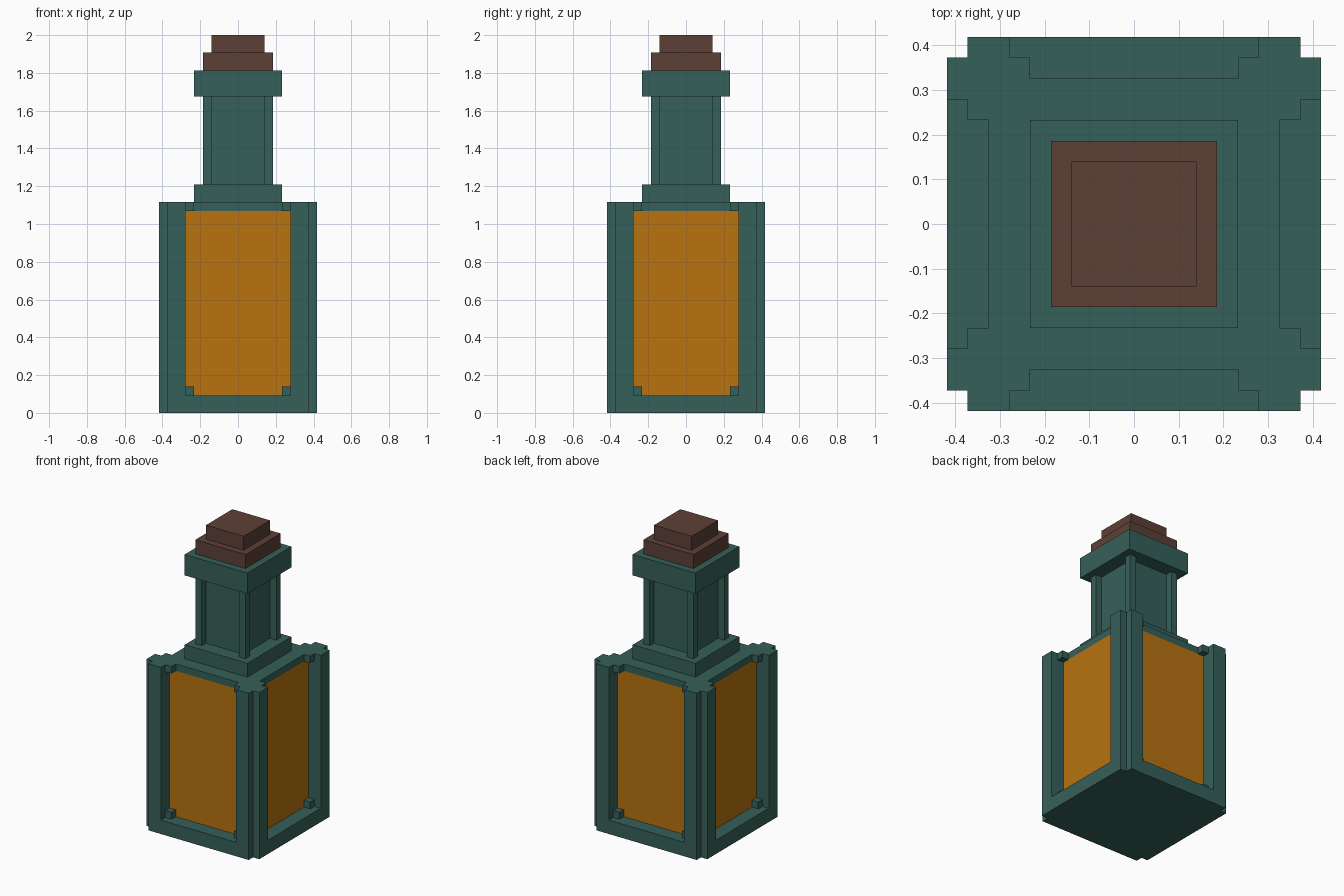
import bpy, bmesh

if "Cube" in bpy.data.objects:
    bpy.data.objects.remove(bpy.data.objects["Cube"])

U = 2 / 43  # one block of the modelling grid


def material(name, rgb):
    m = bpy.data.materials.new(name)
    m.diffuse_color = (*rgb, 1)
    m.use_nodes = True
    m.node_tree.nodes["Principled BSDF"].inputs["Base Color"].default_value = m.diffuse_color
    return m


GLASS = material("green_glass", (0.037, 0.117, 0.100))
AMBER = material("amber_liquid", (0.479, 0.171, 0.005))
CORK = material("brown_cork", (0.107, 0.051, 0.037))


def turn(p, k):
    x, y = p
    for _ in range(k):
        x, y = -y, x
    return x, y


def prisms(name, parts, mat):
    """One object made of upright prisms, each (profile, bottom, top) in blocks."""
    bm = bmesh.new()
    for profile, z0, z1 in parts:
        low = [bm.verts.new((x * U, y * U, z0 * U)) for x, y in profile]
        high = [bm.verts.new((x * U, y * U, z1 * U)) for x, y in profile]
        bm.faces.new(low[::-1])
        bm.faces.new(high)
        n = len(profile)
        for i in range(n):
            j = (i + 1) % n
            bm.faces.new((low[i], low[j], high[j], high[i]))
    bmesh.ops.recalc_face_normals(bm, faces=bm.faces)
    mesh = bpy.data.meshes.new(name)
    bm.to_mesh(mesh)
    bm.free()
    mesh.materials.append(mat)
    ob = bpy.data.objects.new(name, mesh)
    bpy.context.collection.objects.link(ob)
    return ob


def rect(x0, x1, y0, y1):
    return [(x0, y0), (x1, y0), (x1, y1), (x0, y1)]


def square(h):
    return rect(-h, h, -h, h)


def four(profile, z0, z1):
    """Repeat a profile around the four sides."""
    return [([turn(p, k) for p in profile], z0, z1) for k in range(4)]


# Base with notched corners
base = [turn(p, k) for k in range(4) for p in ((9, 8), (8, 8), (8, 9))]
prisms("base", [(base, 0, 2)], GLASS)

# Liquid seen through the four windows
prisms("liquid", [(square(7), 2, 23)], AMBER)

# Corner posts, notched outside and wrapped around the liquid
post = [(6, 7), (7, 7), (7, 6), (9, 6), (9, 8), (8, 8), (8, 9), (6, 9)]
prisms("corner_posts", four(post, 2, 24), GLASS)

# Small steps in the window corners
steps = []
for z in (2, 23):
    for x in (-6, 5):
        steps += four(rect(x, x + 1, 7, 8), z, z + 1)
prisms("window_corner_steps", steps, GLASS)

# Shoulder and neck
prisms("shoulder", [(square(7), 23, 24)], GLASS)
prisms("neck_foot", [(square(5), 24, 26)], GLASS)
prisms("neck", [(square(3), 26, 36)], GLASS)
prisms("neck_corner_posts", four(rect(3, 4, 3, 4), 26, 36), GLASS)
prisms("neck_collar", [(square(5), 36, 39)], GLASS)

# Stepped stopper
prisms("stopper_lower", [(square(4), 39, 41)], CORK)
prisms("stopper_upper", [(square(3), 41, 43)], CORK)
